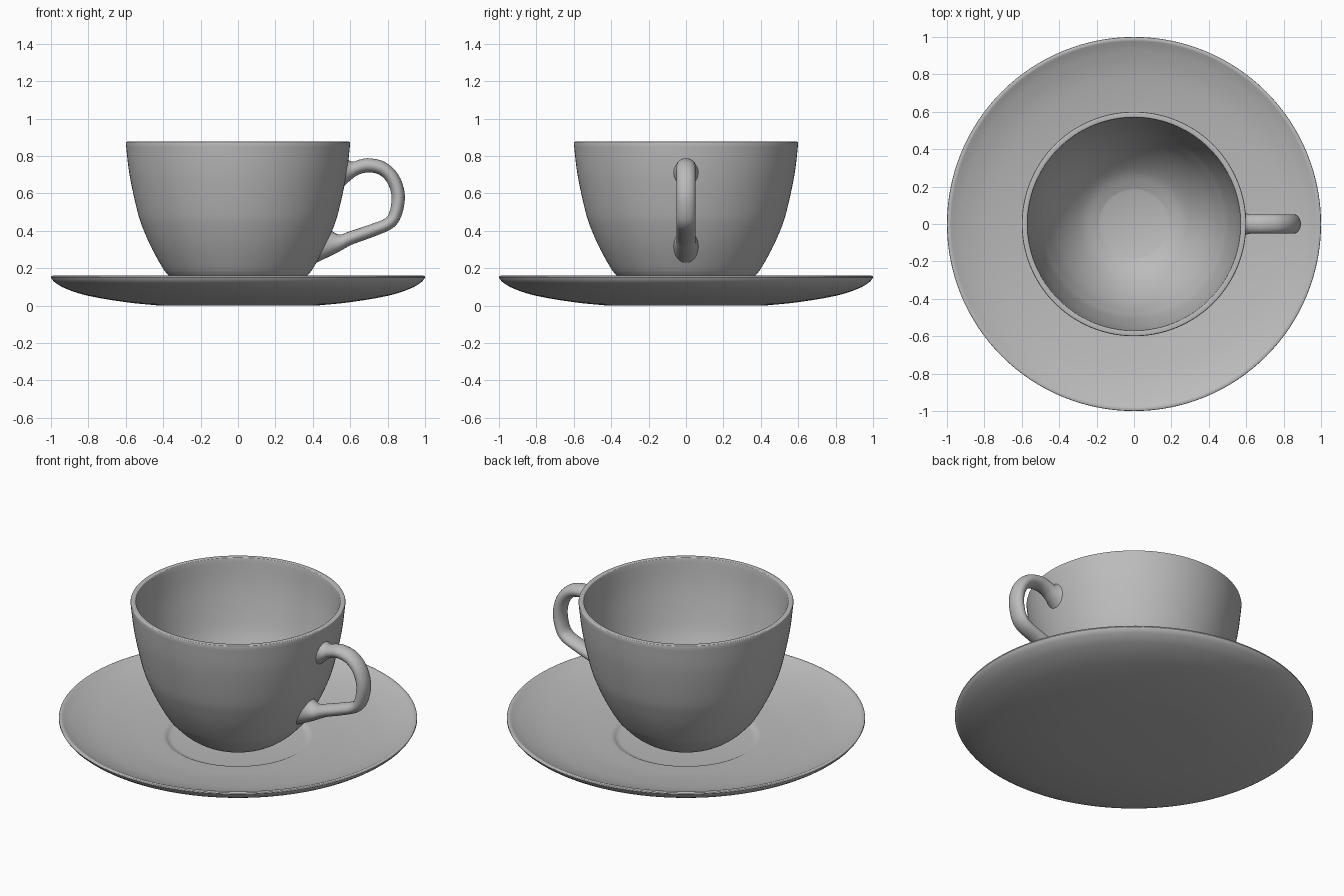
import bpy, bmesh, math

if "Cube" in bpy.data.objects:
    bpy.data.objects.remove(bpy.data.objects["Cube"])

glaze = bpy.data.materials.new("grey glaze")
glaze.diffuse_color = (0.5, 0.5, 0.5, 1)
glaze.use_nodes = True
glaze.node_tree.nodes["Principled BSDF"].inputs["Base Color"].default_value = glaze.diffuse_color


def smooth_rows(rows, steps):
    """Catmull-Rom interpolation of rows with any number of values."""
    out = []
    for i in range(len(rows) - 1):
        p0, p1 = rows[max(i - 1, 0)], rows[i]
        p2, p3 = rows[i + 1], rows[min(i + 2, len(rows) - 1)]
        for s in range(steps):
            t = s / steps
            out.append([0.5 * (2 * b + (c - a) * t + (2 * a - 5 * b + 4 * c - d) * t * t
                        + (3 * b - a - 3 * c + d) * t ** 3)
                        for a, b, c, d in zip(p0, p1, p2, p3)])
    out.append(list(rows[-1]))
    return out


def make_object(name, rings, caps=False):
    """Skin a list of closed rings of points into a smooth object."""
    bm = bmesh.new()
    loops = [[bm.verts.new(p) for p in ring] for ring in rings]
    n = len(loops[0])
    for a, b in zip(loops, loops[1:]):
        for i in range(n):
            j = (i + 1) % n
            bm.faces.new((a[i], a[j], b[j], b[i]))
    if caps:
        bm.faces.new(loops[0])
        bm.faces.new(loops[-1])
    bmesh.ops.remove_doubles(bm, verts=bm.verts, dist=1e-5)
    bmesh.ops.recalc_face_normals(bm, faces=bm.faces)
    mesh = bpy.data.meshes.new(name)
    bm.to_mesh(mesh)
    bm.free()
    mesh.materials.append(glaze)
    mesh.polygons.foreach_set("use_smooth", [True] * len(mesh.polygons))
    mesh.set_sharp_from_angle(angle=math.radians(35))
    obj = bpy.data.objects.new(name, mesh)
    bpy.context.collection.objects.link(obj)
    return obj


def lathe(name, curves, n=128):
    """Spin smooth (radius, z) curves, joined at hard corners, about z."""
    profile = [p for c in curves for p in smooth_rows(c, 5 if len(c) > 2 else 1)]
    turns = [2 * math.pi * i / n for i in range(n)]
    # drop repeated corner points
    profile = [p for i, p in enumerate(profile) if i == 0 or p != profile[i - 1]]
    make_object(name, [[(r * math.cos(a), r * math.sin(a), z) for a in turns]
                       for r, z in profile])


# saucer: flat base, upswept rim, shallow well for the cup
lathe("saucer", [
    [(0, 0), (0.42, 0)],
    [(0.42, 0), (0.6, 0.018), (0.8, 0.052), (0.92, 0.09), (0.98, 0.125), (1.0, 0.15)],
    [(1.0, 0.15), (0.998, 0.158), (0.985, 0.16)],
    [(0.985, 0.16), (0.92, 0.131), (0.8, 0.095), (0.6, 0.062), (0.45, 0.05),
     (0.41, 0.046), (0.385, 0.034), (0.36, 0.03)],
    [(0.36, 0.03), (0, 0.03)],
])

# cup: rounded outer wall, thin flat lip, inner wall and flat floor
lathe("cup", [
    [(0, 0.031), (0.19, 0.031)],
    [(0.19, 0.031), (0.245, 0.055), (0.31, 0.1), (0.37, 0.16), (0.402, 0.2),
     (0.458, 0.3), (0.503, 0.4), (0.537, 0.5), (0.58, 0.7), (0.6, 0.868)],
    [(0.6, 0.868), (0.598, 0.874), (0.593, 0.876)],
    [(0.593, 0.876), (0.576, 0.876)],
    [(0.576, 0.876), (0.571, 0.874), (0.569, 0.868)],
    [(0.569, 0.868), (0.55, 0.7), (0.507, 0.5), (0.471, 0.4), (0.423, 0.3),
     (0.353, 0.2), (0.27, 0.12), (0.18, 0.075)],
    [(0.18, 0.075), (0, 0.075)],
])

# handle: oval loop given by outer x,z / inner x,z / half width, flared at joins
handle = smooth_rows([
    (0.580, 0.785, 0.568, 0.640, 0.068),
    (0.612, 0.769, 0.605, 0.673, 0.054),
    (0.650, 0.780, 0.645, 0.700, 0.051),
    (0.705, 0.787, 0.700, 0.712, 0.051),
    (0.790, 0.765, 0.760, 0.697, 0.051),
    (0.860, 0.695, 0.802, 0.650, 0.051),
    (0.892, 0.590, 0.821, 0.580, 0.051),
    (0.874, 0.480, 0.810, 0.500, 0.051),
    (0.828, 0.415, 0.782, 0.463, 0.051),
    (0.730, 0.370, 0.705, 0.433, 0.051),
    (0.610, 0.326, 0.590, 0.394, 0.051),
    (0.540, 0.288, 0.538, 0.379, 0.054),
    (0.412, 0.225, 0.492, 0.408, 0.068),
], 6)
rings = []
for ox, oz, ix, iz, w in handle:
    ring = []
    for k in range(24):
        c, s = math.cos(k * math.pi / 12), math.sin(k * math.pi / 12)
        ring.append(((ox + ix) / 2 + c * (ox - ix) / 2, s * w,
                     (oz + iz) / 2 + c * (oz - iz) / 2))
    rings.append(ring)
make_object("handle", rings, caps=True)
